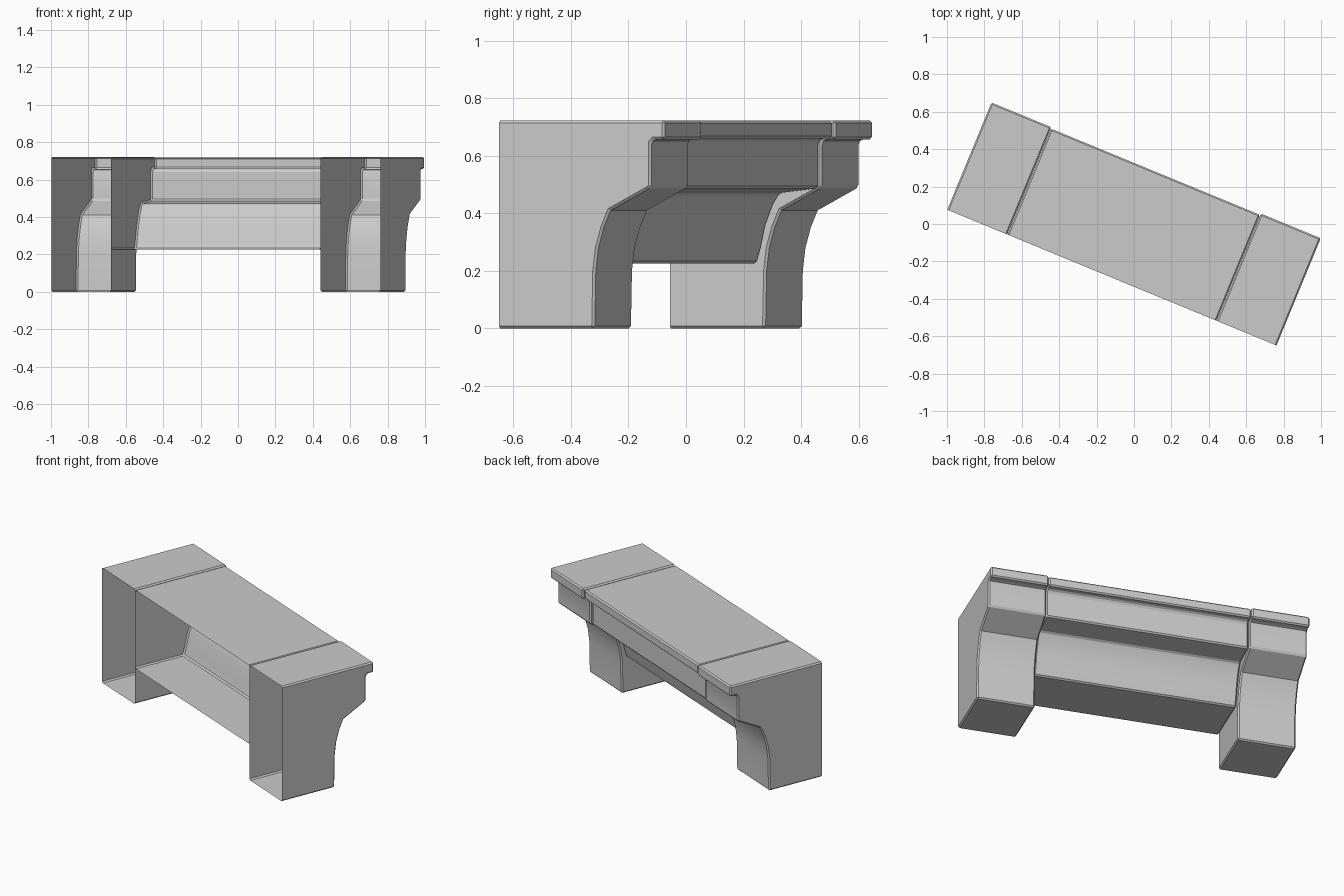
import bpy, bmesh, math

if "Cube" in bpy.data.objects:
    bpy.data.objects.remove(bpy.data.objects["Cube"])

ANGLE = math.radians(-22.4)   # whole model is turned about z
BACK = -0.31                  # open wall side
HALF, SEAM = 0.952, 0.606

# profiles as (depth, height), starting and ending on the open back
LEG = [(BACK, 0), (0.046, 0), (0.05, 0.2), (0.06, 0.28), (0.08, 0.35),
       (0.106, 0.41), (0.259, 0.49), (0.259, 0.645), (0.27, 0.657),
       (0.31, 0.657), (0.31, 0.722), (BACK, 0.722)]
BEAM = [(BACK, 0.226), (0.018, 0.226), (0.034, 0.28), (0.052, 0.36),
        (0.08, 0.43), (0.105, 0.47), (0.249, 0.487), (0.249, 0.64),
        (0.26, 0.66), (0.302, 0.66), (0.302, 0.719), (BACK, 0.719)]


def shell(name, profile, u0, u1, bevel):
    """Extrude a profile along the length, open at the back, with bevelled edges."""
    bm = bmesh.new()
    face = bm.faces.new([bm.verts.new((u0, v, z)) for v, z in profile])
    ext = bmesh.ops.extrude_face_region(bm, geom=[face], use_keep_orig=True)
    moved = [g for g in ext["geom"] if isinstance(g, bmesh.types.BMVert)]
    bmesh.ops.translate(bm, verts=moved, vec=(u1 - u0, 0, 0))
    bmesh.ops.recalc_face_normals(bm, faces=bm.faces)
    back = [f for f in bm.faces if all(abs(v.co.y - BACK) < 1e-5 for v in f.verts)]
    bmesh.ops.delete(bm, geom=back, context='FACES_ONLY')
    mesh = bpy.data.meshes.new(name)
    bm.to_mesh(mesh)
    bm.free()
    obj = bpy.data.objects.new(name, mesh)
    bpy.context.collection.objects.link(obj)
    obj.rotation_euler.z = ANGLE
    mod = obj.modifiers.new("edge_bevel", 'BEVEL')
    mod.width = bevel
    mod.segments = 1
    mod.limit_method = 'ANGLE'
    mod.angle_limit = math.radians(40)
    bpy.ops.object.select_all(action='DESELECT')
    obj.select_set(True)
    bpy.context.view_layer.objects.active = obj
    bpy.ops.object.modifier_apply(modifier=mod.name)
    bpy.ops.object.shade_smooth_by_angle(angle=math.radians(25))
    return obj


# end supports
shell("left_support", LEG, -HALF, -SEAM, 0.009)
shell("right_support", LEG, SEAM, HALF, 0.009)
# span between them
shell("middle_beam", BEAM, -SEAM + 0.002, SEAM - 0.002, 0.008)
